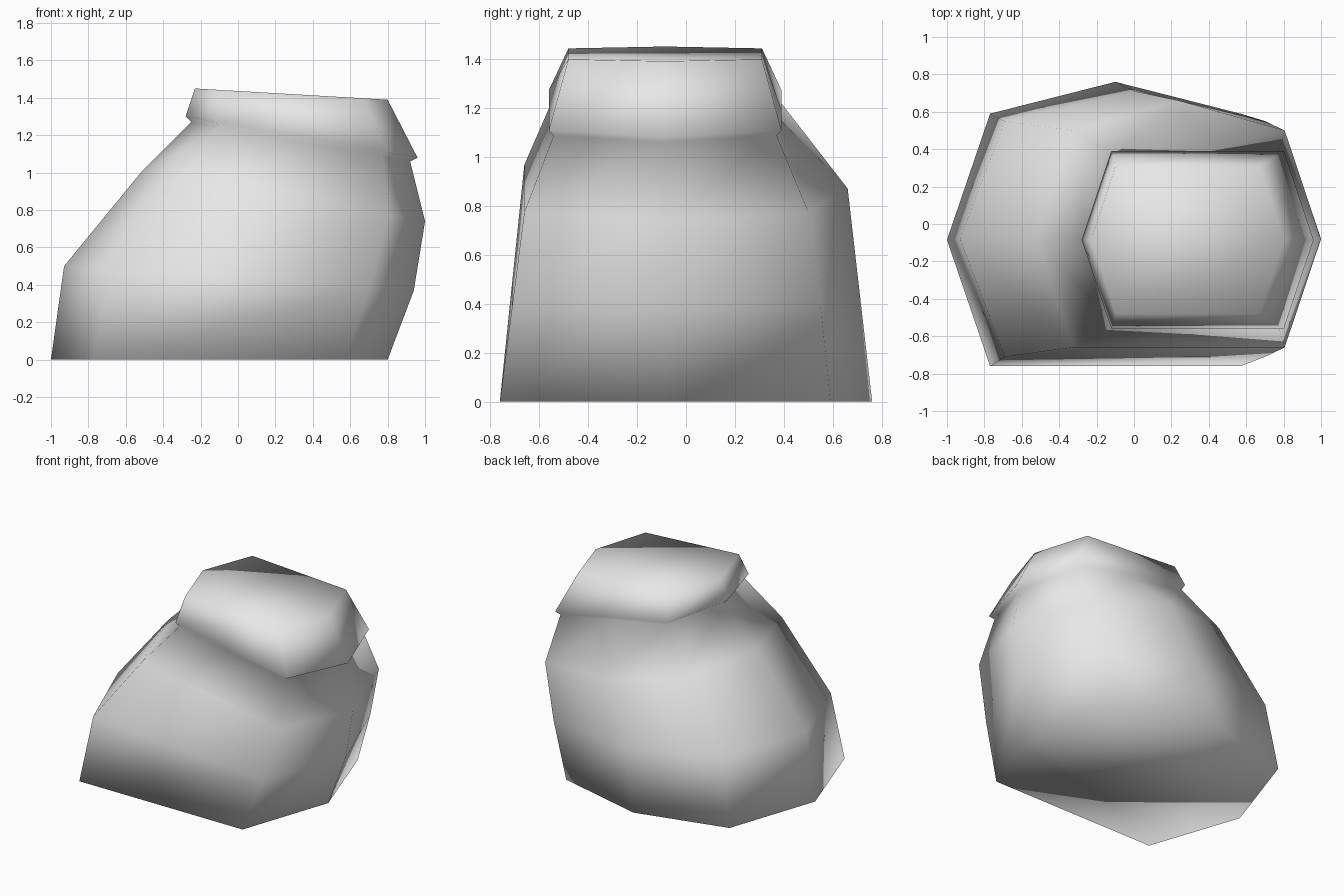
import bpy
import bmesh

cube = bpy.data.objects.get("Cube")
if cube:
    bpy.data.objects.remove(cube, do_unlink=True)

stone = bpy.data.materials.new("light grey")
stone.use_nodes = True
grey = (0.8, 0.8, 0.8, 1)
stone.diffuse_color = grey
stone.node_tree.nodes["Principled BSDF"].inputs["Base Color"].default_value = grey


def ring(bm, left, right, front, back, ridge):
    """Tilted seven-sided ring between a left and a right point given as (x, z)."""
    mid_y = (front + back) / 2
    plan = [(0, mid_y), (0.128, front), (0.872, front), (1, mid_y),
            (0.872, back), (0.5, ridge), (0.128, back)]
    return [bm.verts.new((left[0] + (right[0] - left[0]) * t, y,
                          left[1] + (right[1] - left[1]) * t)) for t, y in plan]


# Leaning body sections, then the collar lip and collar top
sections = [
    ((-1.0, 0.0), (0.8, 0.0), -0.76, 0.59, 0.76),
    ((-0.93, 0.5), (0.94, 0.37), -0.71, 0.55, 0.71),
    ((-0.52, 1.0), (1.0, 0.74), -0.66, 0.5, 0.66),
    ((-0.25, 1.27), (0.92, 1.06), -0.54, 0.37, 0.37),
    ((-0.28, 1.3), (0.96, 1.08), -0.56, 0.39, 0.39),
    ((-0.23, 1.45), (0.8, 1.39), -0.48, 0.31, 0.31),
]

bm = bmesh.new()
rings = [ring(bm, *s) for s in sections]
for low, high in zip(rings, rings[1:]):
    for i in range(len(low)):
        j = (i + 1) % len(low)
        bm.faces.new((low[i], low[j], high[j], high[i]))

# Flat underside and top
bm.faces.new(rings[0][::-1])
bm.faces.new(rings[-1])
bmesh.ops.recalc_face_normals(bm, faces=bm.faces)
for face in bm.faces:
    face.smooth = True

mesh = bpy.data.meshes.new("collared_body")
bm.to_mesh(mesh)
bm.free()
mesh.materials.append(stone)
body = bpy.data.objects.new("collared_body", mesh)
bpy.context.collection.objects.link(body)
